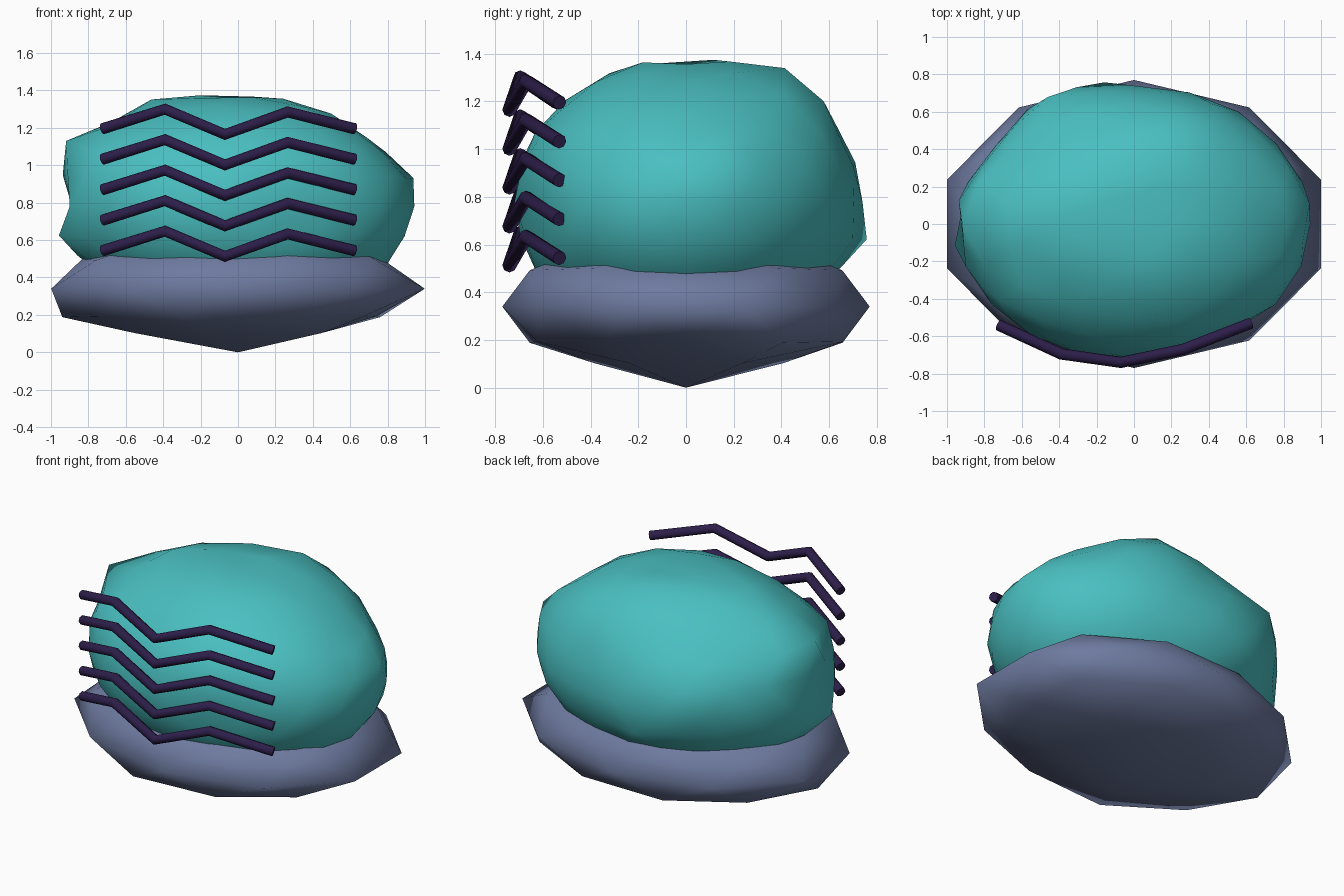
import bpy
import bmesh
from math import exp, radians
from mathutils import Vector

cube = bpy.data.objects.get("Cube")
if cube:
    bpy.data.objects.remove(cube, do_unlink=True)


def make_material(name, rgb):
    mat = bpy.data.materials.new(name)
    mat.use_nodes = True
    mat.diffuse_color = (*rgb, 1)
    bsdf = mat.node_tree.nodes["Principled BSDF"]
    bsdf.inputs["Base Color"].default_value = (*rgb, 1)
    bsdf.inputs["Roughness"].default_value = 0.8
    return mat


teal = make_material("teal", (0.068, 0.52, 0.53))
slate = make_material("slate blue", (0.155, 0.195, 0.35))
purple = make_material("dark purple", (0.026, 0.013, 0.068))


def make_blob(name, detail, shape, mat):
    """Icosphere whose unit vertices are moved by the shape function."""
    bm = bmesh.new()
    bmesh.ops.create_icosphere(bm, subdivisions=detail, radius=1)
    for v in bm.verts:
        v.co = shape(v.co.copy())
    for f in bm.faces:
        f.smooth = True
    mesh = bpy.data.meshes.new(name)
    bm.to_mesh(mesh)
    bm.free()
    mesh.materials.append(mat)
    obj = bpy.data.objects.new(name, mesh)
    bpy.context.collection.objects.link(obj)
    return obj


# Faceted dish-like base, cone-shaped underneath
def base_shape(u):
    x, y, z = u
    if -0.95 < z < -0.5:
        z *= 0.82
        if y > 0.4:
            y *= 1.06
    if x > 0.8 and abs(z) > 0.2:
        x *= 0.83
    if x > 0.6 and y < -0.4 and z < -0.3:
        x, y = x * 0.87, y * 0.85
    if z > 0.2 and x < -0.8:
        x *= 0.93
    if z > 0.5:
        z *= 0.9
    return Vector((1.05 * x, 0.77 * y, 0.34 + 0.34 * z))


make_blob("base", 2, base_shape, slate)

# Lumpy rounded body: an ellipsoid with bumps and dents
CENTRE = Vector((0, 0, 0.78))
RADII = Vector((0.94, 0.73, 0.58))

# location, strength, spread
BUMPS = [
    # crown
    ((-0.47, 0.04, 1.36), 0.10, 0.3),
    ((-0.23, 0.30, 1.36), 0.06, 0.25),
    ((0.17, 0.42, 1.35), 0.11, 0.28),
    ((0.36, 0.57, 1.20), 0.08, 0.28),
    ((0.20, -0.14, 1.37), 0.04, 0.28),
    ((-0.05, 0.0, 1.36), -0.05, 0.2),
    ((-0.10, -0.32, 1.32), 0.03, 0.3),
    # right flank
    ((-0.91, 0.06, 1.10), 0.16, 0.26),
    ((-0.72, -0.42, 1.08), 0.06, 0.25),
    ((-0.95, -0.08, 0.64), 0.07, 0.22),
    ((-0.90, 0.0, 0.82), -0.1, 0.18),
    # left flank
    ((0.90, 0.15, 0.96), 0.05, 0.22),
    ((0.75, 0.0, 1.08), -0.06, 0.18),
    # back
    ((-0.20, 0.76, 0.64), 0.09, 0.2),
    ((-0.48, 0.68, 0.92), 0.10, 0.28),
    ((-0.75, 0.45, 0.85), -0.04, 0.25),
    ((0.45, 0.66, 0.80), 0.02, 0.28),
    # front
    ((0.33, -0.66, 0.72), -0.08, 0.3),
]


def to_unit(p):
    d = Vector(p) - CENTRE
    return Vector(a / r for a, r in zip(d, RADII)).normalized()


def body_shape(u):
    k = 1 + sum(s * exp(-((u - to_unit(p)).length / w) ** 2)
                for p, s, w in BUMPS)
    return CENTRE + Vector(a * r * k for a, r in zip(u, RADII))


make_blob("body", 3, body_shape, teal)

# Five stacked zigzag bars wrapped around the front
ZIGZAG = [(-0.725, -0.54, 1.195), (-0.39, -0.695, 1.3), (-0.07, -0.74, 1.165),
          (0.265, -0.67, 1.285), (0.625, -0.53, 1.195)]

for i in range(5):
    curve = bpy.data.curves.new("zigzag_bar", "CURVE")
    curve.dimensions = "3D"
    curve.bevel_depth = 0.03
    curve.bevel_resolution = 2
    curve.use_fill_caps = True
    spline = curve.splines.new("POLY")
    spline.points.add(len(ZIGZAG) - 1)
    for point, (x, y, z) in zip(spline.points, ZIGZAG):
        point.co = (x, y, z - 0.163 * i, 1)
    curve.materials.append(purple)
    bar = bpy.data.objects.new(f"zigzag_bar_{i + 1}", curve)
    bpy.context.collection.objects.link(bar)
    bpy.ops.object.select_all(action="DESELECT")
    bar.select_set(True)
    bpy.context.view_layer.objects.active = bar
    bpy.ops.object.convert(target="MESH")
    bpy.ops.object.shade_smooth_by_angle(angle=radians(50))
